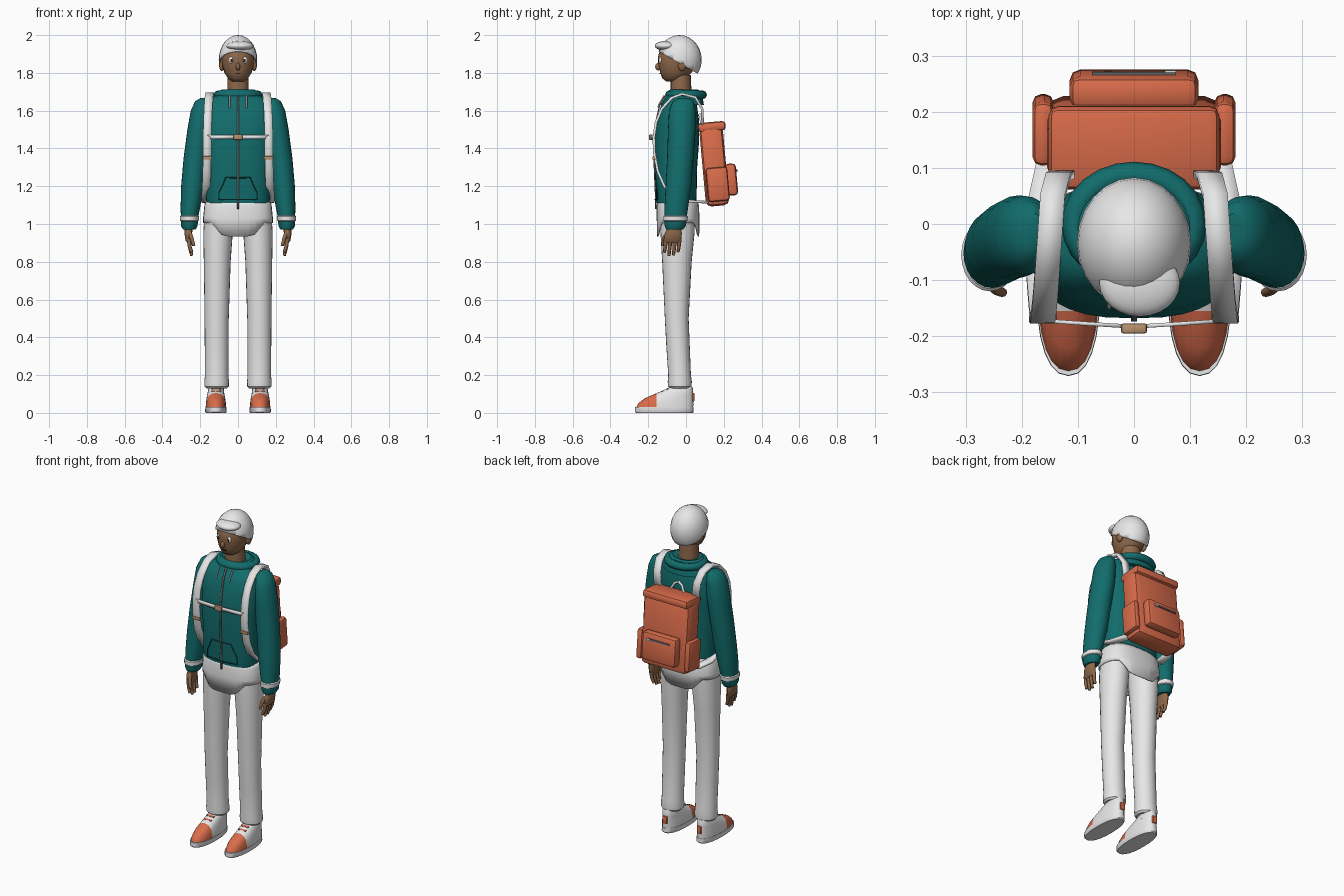
import bpy, bmesh, math
from mathutils import Matrix, Vector

cube = bpy.data.objects.get("Cube")
if cube:
    bpy.data.objects.remove(cube, do_unlink=True)


def material(name, *rgb):
    m = bpy.data.materials.new(name)
    m.use_nodes = True
    m.diffuse_color = (*rgb, 1)
    m.node_tree.nodes["Principled BSDF"].inputs["Base Color"].default_value = (*rgb, 1)
    return m


TEAL = material("teal cloth", 0.006, 0.15, 0.15)
SEAM = material("dark teal seam", 0.004, 0.06, 0.065)
WHITE = material("off white", 0.8, 0.8, 0.8)
CORAL = material("coral", 0.7, 0.15, 0.07)
SKIN = material("brown skin", 0.27, 0.14, 0.07)
TAN = material("tan buckle", 0.48, 0.29, 0.16)
GREY = material("zip grey", 0.14, 0.14, 0.14)
DARK = material("dark brown", 0.03, 0.015, 0.01)


def make(name, bm, mats, mirror=False, rule=None, angle=40):
    """Turn a bmesh into an object, smooth except at sharp edges."""
    bmesh.ops.recalc_face_normals(bm, faces=bm.faces[:])
    for f in bm.faces:
        f.smooth = True
        if rule:
            f.material_index = rule(f.calc_center_median())
    for e in bm.edges:
        e.smooth = e.calc_face_angle(0) < math.radians(angle)
    mesh = bpy.data.meshes.new(name)
    bm.to_mesh(mesh)
    bm.free()
    for m in mats:
        mesh.materials.append(m)
    ob = bpy.data.objects.new(name, mesh)
    bpy.context.collection.objects.link(ob)
    if mirror:
        ob.modifiers.new("Mirror", 'MIRROR').use_mirror_merge = False
    return ob


def loft_mesh(rings, seg=24, power=2.0, caps=True):
    """Skin horizontal superellipses given as (x, y, z, radius x, radius y)."""
    bm = bmesh.new()
    loops = []
    for x, y, z, rx, ry in rings:
        loop = []
        for i in range(seg):
            a = math.tau * i / seg
            c, s = math.cos(a), math.sin(a)
            loop.append(bm.verts.new((x + rx * math.copysign(abs(c) ** (2 / power), c),
                                      y + ry * math.copysign(abs(s) ** (2 / power), s), z)))
        loops.append(loop)
    for a, b in zip(loops, loops[1:]):
        for i in range(seg):
            j = (i + 1) % seg
            bm.faces.new((a[i], a[j], b[j], b[i]))
    if caps:
        bm.faces.new(loops[0])
        bm.faces.new(loops[-1])
    return bm


def loft(name, rings, mat, mirror=False, **kw):
    return make(name, loft_mesh(rings, **kw), [mat], mirror)


def ball_mesh(center, radii):
    bm = bmesh.new()
    bmesh.ops.create_uvsphere(bm, u_segments=24, v_segments=14, radius=1)
    bm.transform(Matrix.Translation(center) @ Matrix.Diagonal((*radii, 1)))
    return bm


def ball(name, center, radii, mat, mirror=False):
    return make(name, ball_mesh(center, radii), [mat], mirror)


def box(name, center, size, mat, bevel=0.0, tilt=0.0, mirror=False):
    bm = bmesh.new()
    bmesh.ops.create_cube(bm, size=1)
    bm.transform(Matrix.Diagonal((*size, 1)))
    if bevel:
        bmesh.ops.bevel(bm, geom=bm.edges[:], offset=bevel, segments=2, profile=0.5, affect='EDGES')
    bm.transform(Matrix.Translation(center) @ Matrix.Rotation(tilt, 4, 'X'))
    return make(name, bm, [mat], mirror)


def strip(name, path, half, mat, thick, mirror=False):
    """Flat band along a path; half is the half-width vector."""
    bm = bmesh.new()
    half = Vector(half)
    pairs = [(bm.verts.new(Vector(p) - half), bm.verts.new(Vector(p) + half)) for p in path]
    for (a, b), (c, d) in zip(pairs, pairs[1:]):
        bm.faces.new((a, b, d, c))
    ob = make(name, bm, [mat], mirror)
    solid = ob.modifiers.new("Thickness", 'SOLIDIFY')
    solid.thickness = thick
    solid.offset = 0
    return ob


def tube(name, points, radius, mat, mirror=False, closed=False, taper=1.0):
    cu = bpy.data.curves.new(name, 'CURVE')
    cu.dimensions = '3D'
    cu.bevel_depth = radius
    cu.bevel_resolution = 2
    cu.use_fill_caps = True
    for side in ((1, -1) if mirror else (1,)):
        sp = cu.splines.new('POLY')
        sp.points.add(len(points) - 1)
        sp.use_cyclic_u = closed
        for i, (x, y, z) in enumerate(points):
            sp.points[i].co = (x * side, y, z, 1)
            sp.points[i].radius = 1 + (taper - 1) * i / (len(points) - 1)
    cu.materials.append(mat)
    bpy.context.collection.objects.link(bpy.data.objects.new(name, cu))


# Head and face
loft("head", [(0, -.07, 1.755, .03, .035), (0, -.065, 1.77, .052, .06), (0, -.053, 1.80, .072, .083),
              (0, -.046, 1.85, .085, .102), (0, -.045, 1.89, .087, .102), (0, -.045, 1.92, .08, .093),
              (0, -.04, 1.97, .045, .05)], SKIN)
loft("neck", [(0, -.025, 1.66, .058, .056), (0, -.028, 1.79, .055, .053)], SKIN)
ball("ear", (.086, -.02, 1.84), (.014, .022, .03), SKIN, True)
ball("nose", (0, -.147, 1.833), (.012, .016, .02), SKIN)
ball("eye", (.035, -.135, 1.868), (.013, .009, .018), WHITE, True)
ball("pupil", (.034, -.142, 1.866), (.006, .005, .009), DARK, True)
box("mouth", (0, -.136, 1.797), (.028, .008, .005), DARK)

# Cap: a dome cut on a slope, with a short turned-up peak
bm = ball_mesh((0, -.035, 1.87), (.102, .118, .13))
bmesh.ops.bisect_plane(bm, geom=bm.verts[:] + bm.edges[:] + bm.faces[:], plane_co=(0, .08, 1.785),
                       plane_no=(0, .571, 1), clear_inner=True)
cap = make("cap", bm, [WHITE])
cap.modifiers.new("Thickness", 'SOLIDIFY').thickness = 0.006
ball("cap_peak", (.01, -.105, 1.943), (.072, .06, .026), WHITE)

# Hooded top
loft("torso", [(0, -.052, 1.11, .165, .105), (0, -.052, 1.14, .17, .108), (0, -.053, 1.30, .172, .112),
               (0, -.049, 1.45, .18, .119), (0, -.043, 1.55, .186, .112), (0, -.038, 1.62, .184, .097),
               (0, -.03, 1.66, .16, .08), (0, -.02, 1.685, .1, .07)], TEAL, seg=32, power=2.6)
loft("collar", [(0, -.02, 1.63, .15, .115), (0, -.012, 1.67, .13, .1), (0, -.01, 1.705, .1, .085),
                (0, -.012, 1.712, .085, .072), (0, -.015, 1.70, .06, .055)], TEAL)
ring = [math.tau * i / 24 for i in range(24)]
tube("hood_roll", [(.106 * math.cos(a), .088 * math.sin(a), 1.684) for a in ring], .023, TEAL, closed=True)
strip("front_zip", [(0, -.16, 1.08), (0, -.161, 1.14), (0, -.168, 1.30), (0, -.171, 1.45), (0, -.158, 1.55),
                    (0, -.139, 1.63), (0, -.112, 1.68)], (.005, 0, 0), GREY, .006)
tube("drawstring", [(.045, -.115, 1.68), (.045, -.142, 1.635), (.045, -.148, 1.615)], .004, WHITE, True)


def chest(x, z):
    return (x, -.053 - .111 * (1 - (abs(x) / .17) ** 2.6) ** (1 / 2.6), z)


outline = [(0, 1.13), (.05, 1.13), (.1, 1.13), (.1, 1.17), (.08, 1.21), (.065, 1.245), (.03, 1.245), (0, 1.245)]
tube("pouch_seam", [chest(x, z) for x, z in outline], .003, SEAM, True)

# Arms, cuffs and hands
loft("sleeve", [(.18, -.01, 1.667, .018, .03), (.187, -.015, 1.65, .04, .055), (.195, -.02, 1.60, .055, .07),
                (.206, -.022, 1.50, .062, .073), (.225, -.03, 1.35, .063, .07), (.24, -.04, 1.20, .061, .068),
                (.253, -.052, 1.08, .051, .062), (.257, -.055, 1.03, .045, .058)], TEAL, True)
loft("cuff_band", [(.256, -.055, 1.045, .046, .06), (.257, -.055, 1.04, .051, .065),
                   (.257, -.056, 1.018, .05, .064), (.257, -.056, 1.013, .044, .056)], WHITE, True)
loft("cuff", [(.257, -.056, 1.02, .045, .058), (.258, -.057, .99, .044, .056), (.258, -.06, .972, .034, .046)],
     TEAL, True)
loft("palm", [(.258, -.06, .99, .022, .034), (.264, -.067, .95, .02, .045), (.261, -.071, .91, .016, .046),
              (.258, -.071, .9, .01, .04)], SKIN, True, seg=16)
for i, tip in enumerate((.85, .832, .835, .853)):
    y = -.106 + .024 * i
    tube("finger", [(.26, y, .92), (.256, y - .004, .88), (.245, y - .008, tip)], .0115, SKIN, True, taper=.7)
tube("thumb", [(.258, -.095, .955), (.245, -.117, .925), (.234, -.122, .885)], .012, SKIN, True, taper=.7)

# Trousers with an open hip section that dips at the middle
loft("leg", [(.096, -.045, 1.10, .078, .09), (.106, -.045, .95, .078, .09), (.11, -.048, .80, .071, .078),
             (.113, -.049, .50, .064, .063), (.113, -.042, .35, .063, .062), (.113, -.034, .20, .062, .06),
             (.113, -.033, .165, .065, .064), (.113, -.033, .14, .064, .062), (.113, -.033, .13, .054, .052)],
     WHITE, True)
bm = loft_mesh([(0, -.045, 1.125, .165, .103), (0, -.043, 1.10, .178, .112), (0, -.042, 1.03, .185, .113),
                (0, -.042, .935, .185, .112)], seg=32, power=2.6, caps=False)
for v in bm.verts:
    if v.co.z < .95:
        v.co.z += min(.07, max(0, abs(v.co.x) - .08) * 1.2)
hips = make("hips", bm, [WHITE])
hips.modifiers.new("Thickness", 'SOLIDIFY').thickness = .006

# Shoes with coral toes
loft("sole", [(.117, -.115, 0, .053, .15), (.117, -.115, .006, .057, .156), (.117, -.115, .03, .056, .155)],
     WHITE, True, power=2.3)
bm = loft_mesh([(.117, -.112, .03, .054, .15), (.117, -.107, .05, .053, .146), (.117, -.092, .075, .05, .13),
                (.117, -.064, .10, .045, .102), (.116, -.03, .13, .04, .066), (.116, -.026, .14, .034, .058)],
               power=2.3)
bmesh.ops.bisect_plane(bm, geom=bm.verts[:] + bm.edges[:] + bm.faces[:], plane_co=(0, -.155, 0),
                       plane_no=(0, 1, 0))
make("shoe_upper", bm, [WHITE, CORAL], True, rule=lambda c: int(c.y < -.155))
loft("sock", [(.115, -.03, .1, .042, .045), (.115, -.032, .16, .042, .045)], WHITE, True)
for y, z in ((-.098, .127), (-.125, .114)):
    box("lace", (.116, y, z), (.05, .012, .008), CORAL, .002, .4, True)
box("heel_tab", (.116, .038, .082), (.028, .012, .045), CORAL, .003, 0, True)

# Backpack leaning towards the shoulders
LEAN = .09
box("pack_body", (0, .15, 1.305), (.31, .125, .42), CORAL, .03, LEAN)
box("pack_lid", (0, .136, 1.515), (.305, .148, .05), CORAL, .018, LEAN)
box("pack_pocket", (0, .24, 1.235), (.23, .06, .17), CORAL, .02, LEAN)
box("pack_side_pocket", (.162, .168, 1.21), (.038, .115, .18), CORAL, .016, LEAN, True)
box("pocket_zip", (0, .267, 1.285), (.15, .008, .01), GREY, 0, LEAN)
box("zip_pull", (.065, .27, 1.283), (.02, .008, .012), WHITE, 0, LEAN)
tube("pack_handle", [(.045, .085, 1.53), (.025, .075, 1.565), (0, .073, 1.58)], .007, WHITE, True)

# Harness
strip("shoulder_strap", [(.125, .09, 1.50), (.135, .085, 1.61), (.145, .05, 1.67), (.15, -.02, 1.688),
                         (.154, -.075, 1.668), (.158, -.128, 1.61), (.161, -.158, 1.54), (.163, -.17, 1.46),
                         (.163, -.168, 1.38), (.165, -.15, 1.28), (.168, -.115, 1.20), (.172, -.06, 1.145),
                         (.172, .02, 1.12), (.15, .12, 1.115)], (.022, 0, 0), WHITE, .014, True)
strip("chest_strap", [(.165, -.172, 1.46), (.08, -.178, 1.46), (0, -.183, 1.46)], (0, 0, .011), WHITE, .007, True)
box("chest_buckle", (0, -.186, 1.46), (.046, .018, .03), TAN, .004)
box("strap_buckle", (.162, -.169, 1.35), (.05, .016, .018), TAN, .003, 0, True)
